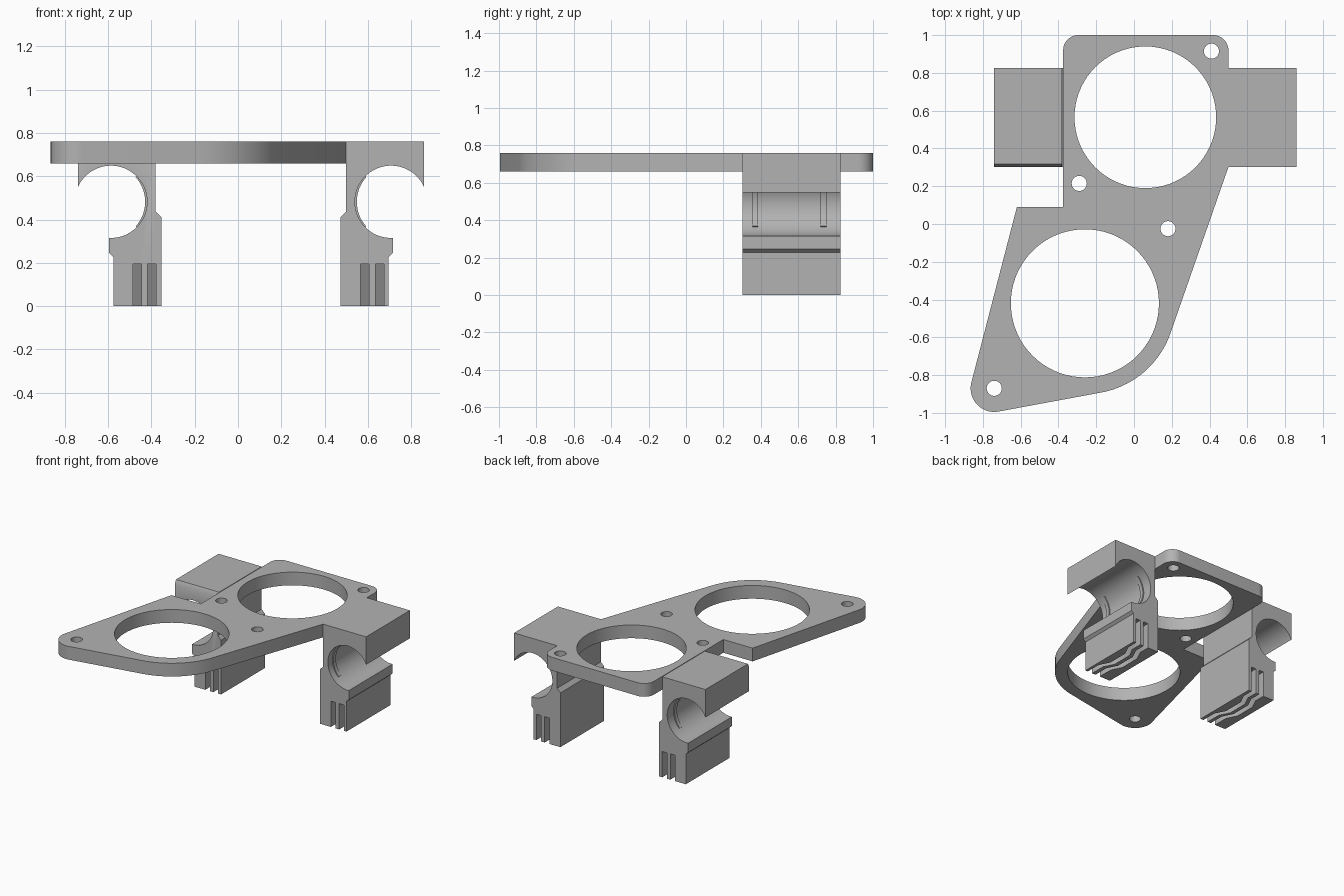
import bpy
import bmesh
from math import sin, cos, radians

if "Cube" in bpy.data.objects:
    bpy.data.objects.remove(bpy.data.objects["Cube"])

grey = bpy.data.materials.new("light_grey")
grey.use_nodes = True
grey.diffuse_color = (0.45, 0.45, 0.45, 1)
grey.node_tree.nodes["Principled BSDF"].inputs["Base Color"].default_value = (0.45, 0.45, 0.45, 1)


def arc(cx, cy, r, start, end, steps=24):
    angles = [radians(start + (end - start) * i / steps) for i in range(steps + 1)]
    return [(cx + r * cos(a), cy + r * sin(a)) for a in angles]


def prism(name, outline, low, high, axis="Z"):
    """Extrude a 2D outline along one axis."""
    place = {"X": lambda u, v, w: (w, u, v),
             "Y": lambda u, v, w: (u, w, v),
             "Z": lambda u, v, w: (u, v, w)}[axis]
    bm = bmesh.new()
    rings = [[bm.verts.new(place(u, v, w)) for u, v in outline] for w in (low, high)]
    bm.faces.new(rings[0])
    bm.faces.new(rings[1])
    n = len(outline)
    for i in range(n):
        j = (i + 1) % n
        bm.faces.new((rings[0][i], rings[0][j], rings[1][j], rings[1][i]))
    bmesh.ops.recalc_face_normals(bm, faces=bm.faces)
    mesh = bpy.data.meshes.new(name)
    bm.to_mesh(mesh)
    bm.free()
    mesh.materials.append(grey)
    obj = bpy.data.objects.new(name, mesh)
    bpy.context.collection.objects.link(obj)
    return obj


def select(obj):
    bpy.ops.object.select_all(action="DESELECT")
    obj.select_set(True)
    bpy.context.view_layer.objects.active = obj


def cut(obj, cutter):
    select(obj)
    mod = obj.modifiers.new("cut", "BOOLEAN")
    mod.operation = "DIFFERENCE"
    mod.solver = "EXACT"
    mod.object = cutter
    bpy.ops.object.modifier_apply(modifier=mod.name)
    bpy.data.objects.remove(cutter)


def smooth(obj):
    select(obj)
    bpy.ops.object.shade_smooth_by_angle(angle=radians(30))


BOTTOM, TOP = 0.66, 0.76
BACK, FRONT = 0.825, 0.302

# Mounting plate with rounded ends
outline = [(-0.375, 0.09), (-0.62, 0.09)]
outline += arc(-0.74, -0.87, 0.125, 165.5, 280)
outline += arc(-0.26, -0.42, 0.48, 280, 340.6)
outline += [(0.5, FRONT)]
outline += arc(0.42, 0.92, 0.08, 0, 90, 12)
outline += arc(-0.295, 0.92, 0.08, 90, 180, 12)
plate = prism("mounting_plate", outline, BOTTOM, TOP)

# Two large openings and four screw holes
holes = [(0.06, 0.565, 0.375), (-0.26, -0.42, 0.392), (0.41, 0.915, 0.04),
         (-0.29, 0.215, 0.04), (0.18, -0.025, 0.04), (-0.74, -0.87, 0.04)]
for x, y, r in holes:
    ring = arc(x, y, r, 0, 360, 72 if r > 0.1 else 32)[:-1]
    cut(plate, prism("hole_cutter", ring, BOTTOM - 0.1, TOP + 0.1))
smooth(plate)

# Bearing holders: side profile mirrored about the plate opening
MID, BORE_X, BORE_Z, BORE_R = 0.06, 0.647, 0.482, 0.167
profile = [(0.44, TOP), (0.8, TOP)]
profile += arc(BORE_X, BORE_Z, BORE_R, 23.7, 270, 56)
profile += [(0.655, 0.315), (0.655, 0.245), (0.636, 0.228), (0.636, 0),
            (0.413, 0), (0.413, 0.41), (0.44, 0.438)]

# Belt slot path along the leg: (depth, sideways shift)
path = [(0.25, 0), (0.42, 0), (0.5, -0.04), (0.66, -0.04), (0.74, 0), (0.9, 0)]

for name, side, slots in (("left", 1, (0.565, 0.635)), ("right", -1, (-0.485, -0.418))):
    holder = prism(name + "_bearing_holder",
                   [(MID + side * x, z) for x, z in profile], FRONT, BACK, "Y")
    for x in slots:
        slot = [(x + s, y) for y, s in path]
        slot += [(x + s + 0.039, y) for y, s in reversed(path)]
        cut(holder, prism("slot_cutter", slot, -0.1, 0.195))
    if side < 0:
        # Bevelled front top edge
        wedge = [(FRONT - 0.015, TOP - 0.06), (FRONT + 0.02, TOP + 0.01),
                 (FRONT - 0.015, TOP + 0.01)]
        cut(holder, prism("bevel_cutter", wedge, -0.9, -0.376, "X"))
    smooth(holder)

    # Thin retaining ribs inside the bore
    rib = arc(BORE_X, BORE_Z, BORE_R + 0.004, 135, 225)
    rib += arc(BORE_X + 0.012, BORE_Z, BORE_R + 0.003, 222, 138)
    for i, y in enumerate((0.355, 0.72)):
        smooth(prism(f"{name}_bore_rib_{i + 1}",
                     [(MID + side * x, z) for x, z in rib], y, y + 0.03, "Y"))
